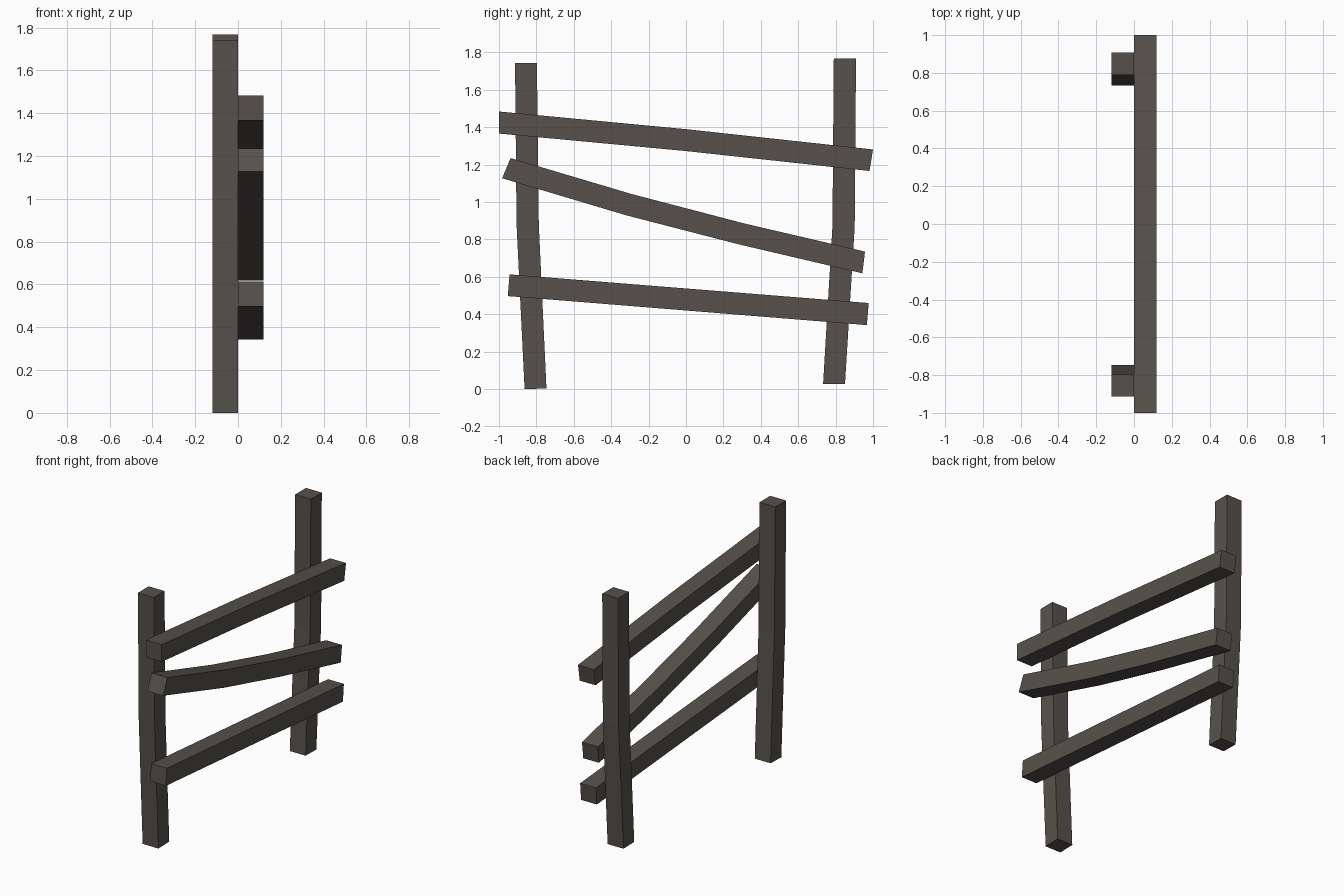
import bpy, bmesh

if "Cube" in bpy.data.objects:
    bpy.data.objects.remove(bpy.data.objects["Cube"])

wood = bpy.data.materials.new("dark weathered wood")
wood.diffuse_color = (0.095, 0.083, 0.07, 1)
wood.use_nodes = True
wood.node_tree.nodes["Principled BSDF"].inputs["Base Color"].default_value = wood.diffuse_color


def beam(name, x0, x1, stations):
    """Bent square timber: each station is a pair of (y, z) edge points."""
    bm = bmesh.new()
    rings = []
    for (ya, za), (yb, zb) in stations:
        rings.append([bm.verts.new(p) for p in
                      ((x0, ya, za), (x1, ya, za), (x1, yb, zb), (x0, yb, zb))])
    for a, b in zip(rings, rings[1:]):
        for i in range(4):
            j = (i + 1) % 4
            bm.faces.new((a[i], a[j], b[j], b[i]))
    bm.faces.new(rings[0])
    bm.faces.new(rings[-1])
    bmesh.ops.recalc_face_normals(bm, faces=bm.faces)
    me = bpy.data.meshes.new(name)
    bm.to_mesh(me)
    bm.free()
    me.materials.append(wood)
    ob = bpy.data.objects.new(name, me)
    bpy.context.collection.objects.link(ob)


# Upright posts, slightly kinked at mid height
beam("front_post", -0.12, 0, [((-0.863, 0), (-0.746, 0.003)),
                              ((-0.906, 0.88), (-0.787, 0.88)),
                              ((-0.914, 1.743), (-0.797, 1.743))])
beam("back_post", -0.12, 0, [((0.733, 0.028), (0.850, 0.026)),
                             ((0.783, 0.87), (0.902, 0.87)),
                             ((0.790, 1.767), (0.909, 1.767))])

# Rails nailed to the +x side of the posts
beam("top_rail", 0, 0.12, [((-1, 1.366), (-1, 1.484)),
                           ((-0.005, 1.273), (0.005, 1.389)),
                           ((0.981, 1.166), (1, 1.281))])
beam("middle_rail", 0, 0.12, [((-0.983, 1.127), (-0.938, 1.235)),
                              ((-0.32, 0.929), (-0.288, 1.042)),
                              ((0.285, 0.773), (0.313, 0.885)),
                              ((0.943, 0.619), (0.957, 0.735))])
beam("bottom_rail", 0, 0.12, [((-0.953, 0.497), (-0.943, 0.613)),
                              ((0.967, 0.342), (0.977, 0.460))])
